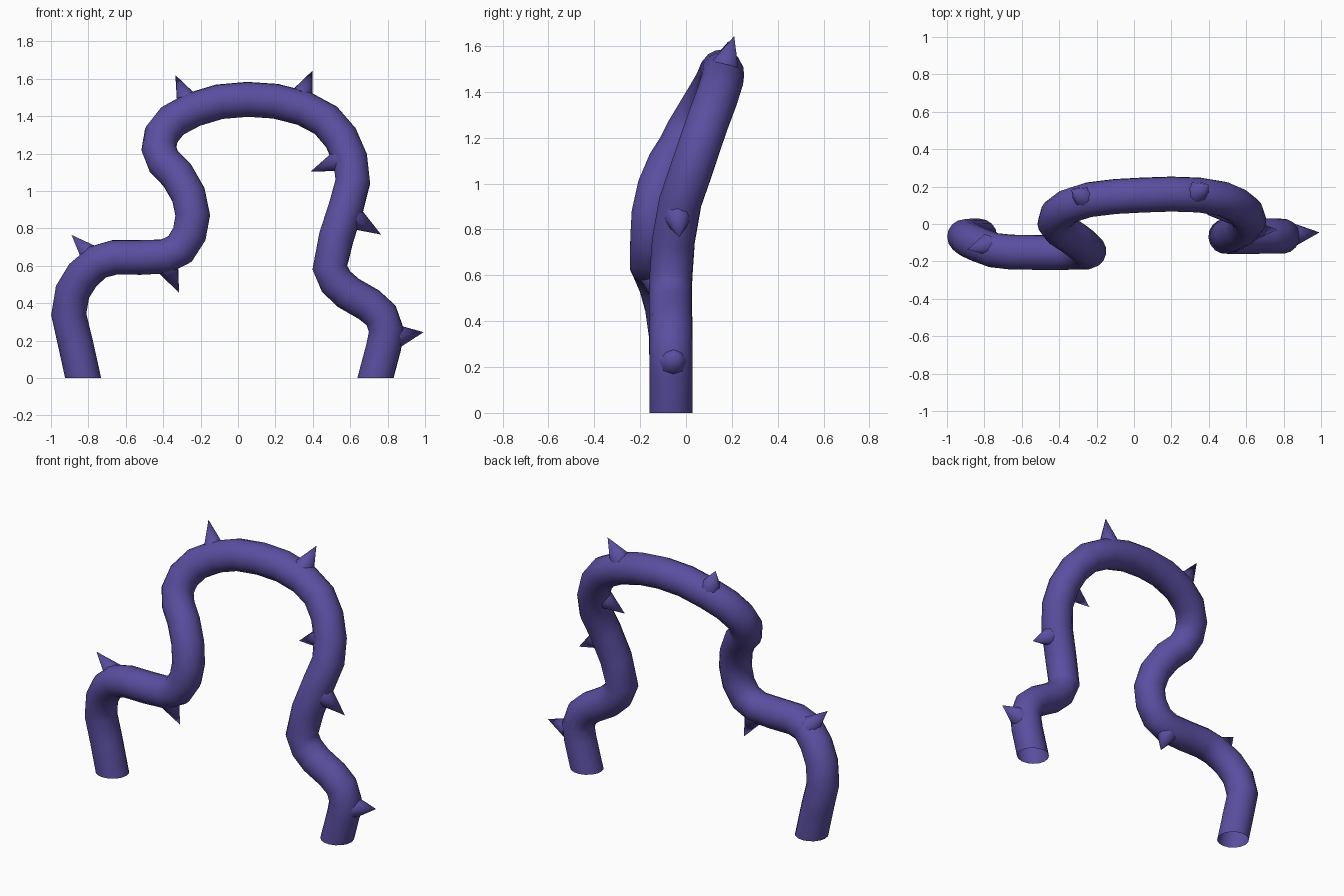
import bpy, bmesh, math
from mathutils import Vector

if "Cube" in bpy.data.objects:
    bpy.data.objects.remove(bpy.data.objects["Cube"])

RADIUS, SIDES = 0.094, 16

mat = bpy.data.materials.new("vine purple")
mat.diffuse_color = (0.102, 0.077, 0.352, 1)
mat.use_nodes = True
mat.node_tree.nodes["Principled BSDF"].inputs["Base Color"].default_value = mat.diffuse_color

# Centre line of the vine, from the left foot to the right foot
PATH = [Vector(p) for p in [
    (-.828, -.065, 0), (-.87, -.065, .19), (-.905, -.068, .34), (-.885, -.085, .46),
    (-.83, -.11, .55), (-.75, -.14, .62), (-.66, -.15, .645), (-.52, -.152, .645),
    (-.39, -.152, .65), (-.31, -.152, .69), (-.26, -.15, .77), (-.242, -.145, .87),
    (-.265, -.12, .98), (-.325, -.075, 1.085), (-.395, -.03, 1.155), (-.423, .005, 1.225),
    (-.41, .05, 1.30), (-.35, .095, 1.375), (-.24, .13, 1.435), (-.1, .147, 1.477),
    (.05, .155, 1.49), (.2, .16, 1.48), (.35, .155, 1.442), (.47, .135, 1.378),
    (.55, .10, 1.285), (.6, .06, 1.17), (.614, .02, 1.05), (.58, -.025, .92),
    (.525, -.055, .75), (.491, -.066, .59), (.525, -.067, .515), (.59, -.067, .455),
    (.7, -.065, .392), (.765, -.065, .335), (.793, -.065, .255), (.78, -.065, .17),
    (.735, -.065, 0)]]


def add_object(name, bm):
    bmesh.ops.recalc_face_normals(bm, faces=bm.faces)
    for f in bm.faces:
        f.smooth = True
    me = bpy.data.meshes.new(name)
    bm.to_mesh(me)
    bm.free()
    me.materials.append(mat)
    ob = bpy.data.objects.new(name, me)
    bpy.context.collection.objects.link(ob)
    return ob


# Vine: rings swept along the path, feet cut flat on the ground
bm = bmesh.new()
rings, last = [], len(PATH) - 1
side = Vector((0, 1, 0))
for i, p in enumerate(PATH):
    a = (p - PATH[max(i - 1, 0)]).normalized()
    b = (PATH[min(i + 1, last)] - p).normalized()
    t = (a + b).normalized()
    side = (side - t * side.dot(t)).normalized()
    up = t.cross(side)
    ring = []
    for k in range(SIDES):
        ang = math.tau * k / SIDES
        co = p + (side * math.cos(ang) + up * math.sin(ang)) * RADIUS
        if i in (0, last):
            co -= t * (co.z / t.z)
        ring.append(bm.verts.new(co))
    rings.append(ring)
for r, s in zip(rings, rings[1:]):
    for k in range(SIDES):
        n = (k + 1) % SIDES
        bm.faces.new((r[k], r[n], s[n], s[k]))
add_object("vine", bm)

# Thorns: small cones sunk into the vine (base centre, tip)
THORNS = [
    ((-.80, -.115, .67), (-.89, -.135, .765)),
    ((-.365, -.14, .57), (-.315, -.125, .455)),
    ((-.28, .15, 1.505), (-.335, .185, 1.62)),
    ((.35, .178, 1.535), (.398, .21, 1.643)),
    ((.52, .05, 1.155), (.39, .05, 1.105)),
    ((.645, -.035, .84), (.765, -.03, .767)),
    ((.88, -.055, .228), (.992, -.045, .245))]
for i, (base, tip) in enumerate(THORNS):
    base, tip = Vector(base), Vector(tip)
    d = (tip - base).normalized()
    base -= d * .02
    bm = bmesh.new()
    bmesh.ops.create_cone(bm, cap_ends=True, segments=8, radius1=.06, radius2=0,
                          depth=(tip - base).length)
    bmesh.ops.rotate(bm, verts=bm.verts,
                     matrix=d.to_track_quat('Z', 'Y').to_matrix())
    bmesh.ops.translate(bm, verts=bm.verts, vec=(base + tip) / 2)
    ob = add_object(f"thorn_{i + 1}", bm)
    bpy.context.view_layer.objects.active = ob
    ob.select_set(True)
    bpy.ops.object.shade_smooth_by_angle(angle=math.radians(50))
    ob.select_set(False)
